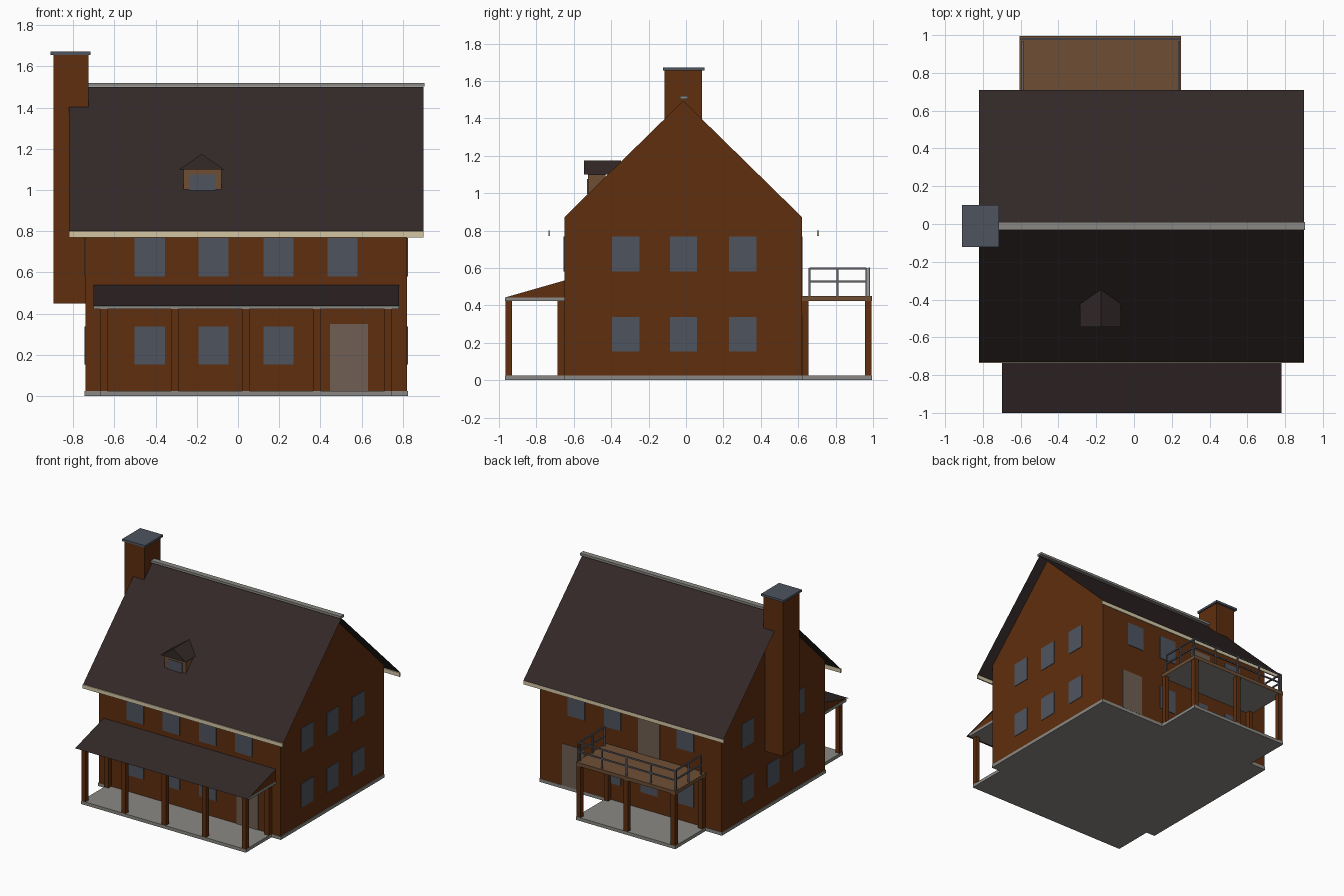
import bpy
import bmesh

default = bpy.data.objects.get("Cube")
if default:
    bpy.data.objects.remove(default, do_unlink=True)


def material(name, *srgb):
    linear = [((c / 255 + 0.055) / 1.055) ** 2.4 for c in srgb] + [1]
    mat = bpy.data.materials.new(name)
    mat.use_nodes = True
    mat.diffuse_color = linear
    mat.node_tree.nodes["Principled BSDF"].inputs["Base Color"].default_value = linear
    return mat


brick = material("brown wall", 94, 46, 14)
shingle = material("dark roof", 51, 40, 40)
stone = material("grey stone", 138, 137, 132)
cream = material("cream trim", 212, 198, 164)
slate = material("slate glass", 78, 84, 95)
door_paint = material("taupe door", 112, 95, 82)
wood = material("deck wood", 110, 79, 53)
metal = material("rail metal", 98, 98, 106)


def finish(name, bm, *mats):
    bmesh.ops.recalc_face_normals(bm, faces=bm.faces)
    mesh = bpy.data.meshes.new(name)
    bm.to_mesh(mesh)
    bm.free()
    for mat in mats:
        mesh.materials.append(mat)
    obj = bpy.data.objects.new(name, mesh)
    bpy.context.collection.objects.link(obj)
    return obj


def boxes(name, mat, *bounds):
    """One object made of boxes given as x0, x1, y0, y1, z0, z1."""
    bm = bmesh.new()
    for x0, x1, y0, y1, z0, z1 in bounds:
        cube = bmesh.ops.create_cube(bm, size=1)["verts"]
        bmesh.ops.scale(bm, vec=(x1 - x0, y1 - y0, z1 - z0), verts=cube)
        bmesh.ops.translate(bm, vec=((x0 + x1) / 2, (y0 + y1) / 2, (z0 + z1) / 2), verts=cube)
    return finish(name, bm, mat)


def prism(name, mat, profile, start, end, axis):
    """Extrude a profile of (across, z) points along the x or y axis."""
    bm = bmesh.new()
    place = (lambda a, z: (start, a, z)) if axis == "x" else (lambda a, z: (a, start, z))
    face = bm.faces.new([bm.verts.new(place(a, z)) for a, z in profile])
    moved = bmesh.ops.extrude_face_region(bm, geom=[face])["geom"]
    step = end - start
    bmesh.ops.translate(bm, vec=(step, 0, 0) if axis == "x" else (0, step, 0),
                        verts=[v for v in moved if isinstance(v, bmesh.types.BMVert)])
    # The extrusion leaves the first cap out when it is consumed, so close it
    bmesh.ops.holes_fill(bm, edges=[e for e in bm.edges if e.is_boundary])
    return finish(name, bm, mat)


def sheet(name, mat, path, x0, x1):
    """Thin folded roof sheet following a (y, z) path, facing up."""
    mesh = bpy.data.meshes.new(name)
    verts = [(x, y, z) for y, z in path for x in (x0, x1)]
    faces = [(2 * i, 2 * i + 1, 2 * i + 3, 2 * i + 2) for i in range(len(path) - 1)]
    mesh.from_pydata(verts, [], faces)
    mesh.materials.append(mat)
    obj = bpy.data.objects.new(name, mesh)
    bpy.context.collection.objects.link(obj)
    return obj


# Main dimensions
LEFT, RIGHT, FRONT, BACK = -0.74, 0.82, -0.65, 0.62
RIDGE_Y, RIDGE_Z, FLOOR = -0.015, 1.5, 0.025
ROOF_X = (-0.82, 0.90)
PLATE = 0.004

# Ground slabs
boxes("house_slab", stone, (LEFT - .005, RIGHT + .005, FRONT - .003, BACK + .003, 0, FLOOR))
boxes("front_porch_floor", stone, (-.67, .745, -.968, FRONT, 0, FLOOR))
boxes("back_porch_floor", stone, (-.605, .25, BACK, .995, 0, FLOOR))

# House body, just under the roof sheet
prism("house_walls", brick, [(FRONT, FLOOR), (BACK, FLOOR), (BACK, .872),
      (RIDGE_Y, RIDGE_Z - .006), (FRONT, .872)], LEFT, RIGHT, "x")

# Main roof, ridge cap and eave boards
sheet("main_roof", shingle, [(-.73, .80), (RIDGE_Y, RIDGE_Z), (.71, .80)], *ROOF_X)
boxes("ridge_cap", stone, (ROOF_X[0], .905, -.032, .01, 1.502, 1.52))
boxes("eave_boards", cream, *[(*ROOF_X, y, y + .01, .77, .80) for y in (-.736, .70)])

# Chimney
boxes("chimney", brick, (-.895, -.725, -.115, .085, .45, 1.655))
boxes("chimney_cap", slate, (-.91, -.715, -.122, .1, 1.655, 1.672))

# Windows and doors
columns = [-.428, -.118, .197, .507]
side_rows = [-.322, -.013, .303]
LOW, HIGH, HALF = (.153, .338), (.58, .768), .073


def front_plate(x, z, half=HALF):
    return (x - half, x + half, FRONT - PLATE, FRONT + PLATE, *z)


def back_plate(x, z, half=HALF):
    return (x - half, x + half, BACK - PLATE, BACK + PLATE, *z)


boxes("front_windows", slate, *[front_plate(x, LOW) for x in columns[:3]],
      *[front_plate(x, HIGH) for x in columns])
boxes("back_windows", slate, *[back_plate(x, LOW) for x in columns[:3]],
      *[back_plate(x, HIGH) for x in columns if x != columns[1]])
for name, x in (("left_windows", RIGHT), ("right_windows", LEFT)):
    boxes(name, slate, *[(x - PLATE, x + PLATE, y - HALF, y + HALF, *z)
                         for y in side_rows for z in (LOW, HIGH)])
boxes("front_door", door_paint, front_plate(.538, (FLOOR, .35), .092))
boxes("back_door", door_paint, back_plate(.538, (FLOOR, .35), .092))
boxes("balcony_door", door_paint, back_plate(columns[1], (.45, .768), .092))

# Front porch: posts, ceiling, filled ends and lean-to roof
POST = .036
post_x = [-.67 + i * .345 for i in range(5)]
posts = [(x, -.966) for x in post_x] + [(x, FRONT - POST) for x in (post_x[0], post_x[-1])]
boxes("front_porch_posts", brick, *[(x, x + POST, y, y + POST, FLOOR, .422) for x, y in posts])
boxes("front_porch_ceiling", stone, (-.70, .78, -.968, FRONT, .422, .443))
prism("front_porch_ends", brick, [(-.964, .443), (FRONT, .443), (FRONT, .533)],
      -.698, .778, "x")
sheet("front_porch_roof", shingle, [(-1, .437), (FRONT, .538)], -.70, .782)

# Back porch: posts and deck with a grey underside
posts = [(x, .957) for x in (-.60, -.195, .21)] + [(x, BACK) for x in (-.60, .21)]
boxes("back_porch_posts", brick, *[(x, x + POST, y, y + POST, FLOOR, .422) for x, y in posts])
deck = boxes("balcony_deck", wood, (-.605, .25, BACK, .995, .422, .45))
deck.data.materials.append(stone)
for face in deck.data.polygons:
    face.material_index = 1 if face.normal.z < -.5 else 0

# Balcony railing
R = .005
rail_x, rail_y = (-.59, .237), (.66, .965)
rails, uprights = [], []
for z in (.527, .598):
    rails.append((-.60, .247, .98 - R, .98 + R, z - R, z + R))
    rails += [(x - R, x + R, *rail_y, z - R, z + R) for x in rail_x]
uprights += [(x, y) for x in rail_x for y in (.66, .81, .965)]
uprights += [(-.597 + i * .2103, .98) for i in range(5)]
boxes("balcony_rails", metal, *rails)
boxes("balcony_uprights", metal,
      *[(x - R, x + R, y - R, y + R, .45, .60) for x, y in uprights])

# Dormer
boxes("dormer_walls", wood, (-.265, -.08, -.524, -.43, .99, 1.10))
boxes("dormer_window", slate, (-.235, -.11, -.524 - PLATE, -.524 + PLATE, .995, 1.075))
prism("dormer_roof", shingle, [(-.285, 1.10), (-.068, 1.10), (-.176, 1.175)],
      -.545, -.348, "y")
